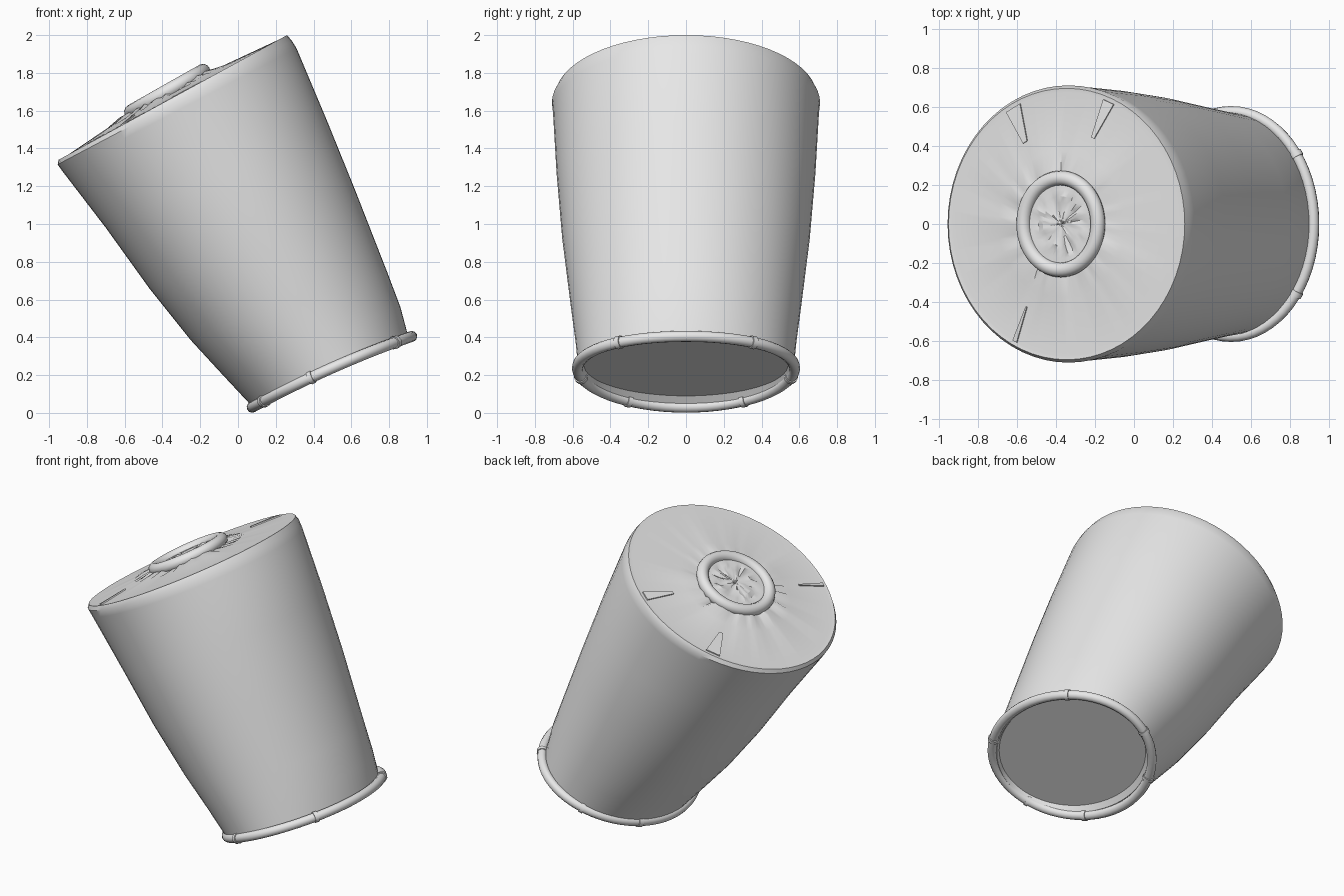
import bpy, bmesh, math, random
from mathutils import Vector

if "Cube" in bpy.data.objects:
    bpy.data.objects.remove(bpy.data.objects["Cube"])

random.seed(4)
grey = bpy.data.materials.new("plain_grey")
grey.diffuse_color = (0.8, 0.8, 0.8, 1)
grey.use_nodes = True
grey.node_tree.nodes["Principled BSDF"].inputs["Base Color"].default_value = grey.diffuse_color
TAU = math.tau


def point(st, a):
    """Point at angle a on a tilted oval: left end x, z, right end x, z, half depth."""
    lx, lz, rx, rz, w = st
    c = math.cos(a)
    return Vector(((lx + rx) / 2 + (rx - lx) / 2 * c, w * math.sin(a),
                   (lz + rz) / 2 + (rz - lz) / 2 * c))


def mix(a, b, t):
    return tuple(p + (q - p) * t for p, q in zip(a, b))


def finish(name, bm, angle=40):
    bmesh.ops.recalc_face_normals(bm, faces=bm.faces)
    me = bpy.data.meshes.new(name)
    bm.to_mesh(me)
    bm.free()
    me.materials.append(grey)
    ob = bpy.data.objects.new(name, me)
    bpy.context.collection.objects.link(ob)
    bpy.ops.object.select_all(action='DESELECT')
    ob.select_set(True)
    bpy.context.view_layer.objects.active = ob
    bpy.ops.object.shade_smooth_by_angle(angle=math.radians(angle))
    return ob


def loft(name, stations, n=64, caps=(True, True), wobble={}, angle=40):
    """Skin through oval stations; wobble gives random height for a station."""
    bm = bmesh.new()
    rings = []
    for i, st in enumerate(stations):
        amp = wobble.get(i, 0)
        up = Vector((-0.5, 0, 0.87))
        rings.append([bm.verts.new(point(st, TAU * k / n) + up * random.uniform(-amp, amp))
                      for k in range(n)])
    for r, s in zip(rings, rings[1:]):
        for k in range(n):
            j = (k + 1) % n
            bm.faces.new((r[k], r[j], s[j], s[k]))
    for on, r in zip(caps, (rings[0], rings[-1])):
        if on:
            c = bm.verts.new(sum((v.co for v in r), Vector()) / n)
            for k in range(n):
                bm.faces.new((r[k], r[(k + 1) % n], c))
    return finish(name, bm, angle)


def tube(name, path, radius, angles, closed, sides=12):
    """Round tube following path(angle)."""
    bm = bmesh.new()
    rings = []
    for a in angles:
        p = path(a)
        t = (path(a + 0.01) - path(a - 0.01)).normalized()
        side = t.cross(Vector((-0.42, 0, 0.91))).normalized()
        up = side.cross(t)
        rings.append([bm.verts.new(p + radius * (side * math.cos(TAU * k / sides)
                                                 + up * math.sin(TAU * k / sides)))
                      for k in range(sides)])
    pairs = list(zip(rings, rings[1:])) + ([(rings[-1], rings[0])] if closed else [])
    for r, s in pairs:
        for k in range(sides):
            j = (k + 1) % sides
            bm.faces.new((r[k], r[j], s[j], s[k]))
    if not closed:
        bm.faces.new(rings[0])
        bm.faces.new(rings[-1])
    return finish(name, bm)


# Tapered body with a shallow recessed floor, rolled upper edge and sloping lid
lid_edge = (-0.925, 1.35, 0.235, 1.985, 0.675)
lid_foot = (-0.62, 1.555, -0.14, 1.81, 0.275)
loft("body", [
    (0.12, 0.09, 0.87, 0.415, 0.54),
    (0.10, 0.05, 0.89, 0.39, 0.55),
    (0.06, 0.05, 0.90, 0.41, 0.57),
    (-0.08, 0.20, 0.86, 0.56, 0.585),
    (-0.25, 0.385, 0.79, 0.745, 0.61),
    (-0.47, 0.66, 0.62, 1.18, 0.655),
    (-0.70, 0.98, 0.47, 1.55, 0.685),
    (-0.93, 1.28, 0.31, 1.93, 0.705),
    (-0.955, 1.315, 0.285, 1.97, 0.71),
    (-0.95, 1.34, 0.26, 2.0, 0.695),
    lid_edge,
    mix(lid_edge, lid_foot, 0.75),
    lid_foot,
], wobble={12: 0.015})


# Raised round collar on the lid
def collar_path(a):
    return point((-0.565, 1.595, -0.185, 1.81, 0.235), a)


tube("lid_collar", collar_path, 0.038, [TAU * k / 64 for k in range(64)], True)

# Uneven inner disc inside the collar
disc = (-0.555, 1.605, -0.195, 1.815, 0.22)
mid = (-0.375, 1.71, -0.375, 1.71, 0)
loft("collar_disc", [mix(disc, mid, f) for f in (0, 0.2, 0.35, 0.5, 0.7, 0.9)],
     n=40, caps=(False, True), wobble={2: 0.012, 3: 0.012, 5: 0.004}, angle=30)


# Rounded bead around the lower end
def bead_path(a):
    return point((0.075, 0.03, 0.92, 0.405, 0.575), a) + Vector((0, 0, 0.02 * math.sin(a) ** 2))


tube("base_bead", bead_path, 0.029, [TAU * k / 64 for k in range(64)], True)

# Small bands clasping the bead
for deg in (38, 105, 148):
    for s in (1, -1):
        a = math.radians(deg * s)
        tube("bead_band", bead_path, 0.035, [a - 0.025, a + 0.025], False)

# Thin wedge folds on the lid
for deg, width in ((118, 0.07), (68, 0.05), (243, 0.02)):
    a = math.radians(deg)
    bm = bmesh.new()
    corners = [(0.0, -width), (0.0, width), (0.5, width * 0.4), (0.5, -width * 0.4)]
    low = [point(mix(lid_edge, lid_foot, f), a + d) for f, d in corners]
    vb = [bm.verts.new(p) for p in low]
    vt = [bm.verts.new(p + Vector((-0.004, 0, 0.007))) for p in low]
    bm.faces.new(vt)
    bm.faces.new(vb[::-1])
    for k in range(4):
        j = (k + 1) % 4
        bm.faces.new((vb[k], vb[j], vt[j], vt[k]))
    finish("lid_fold", bm)
